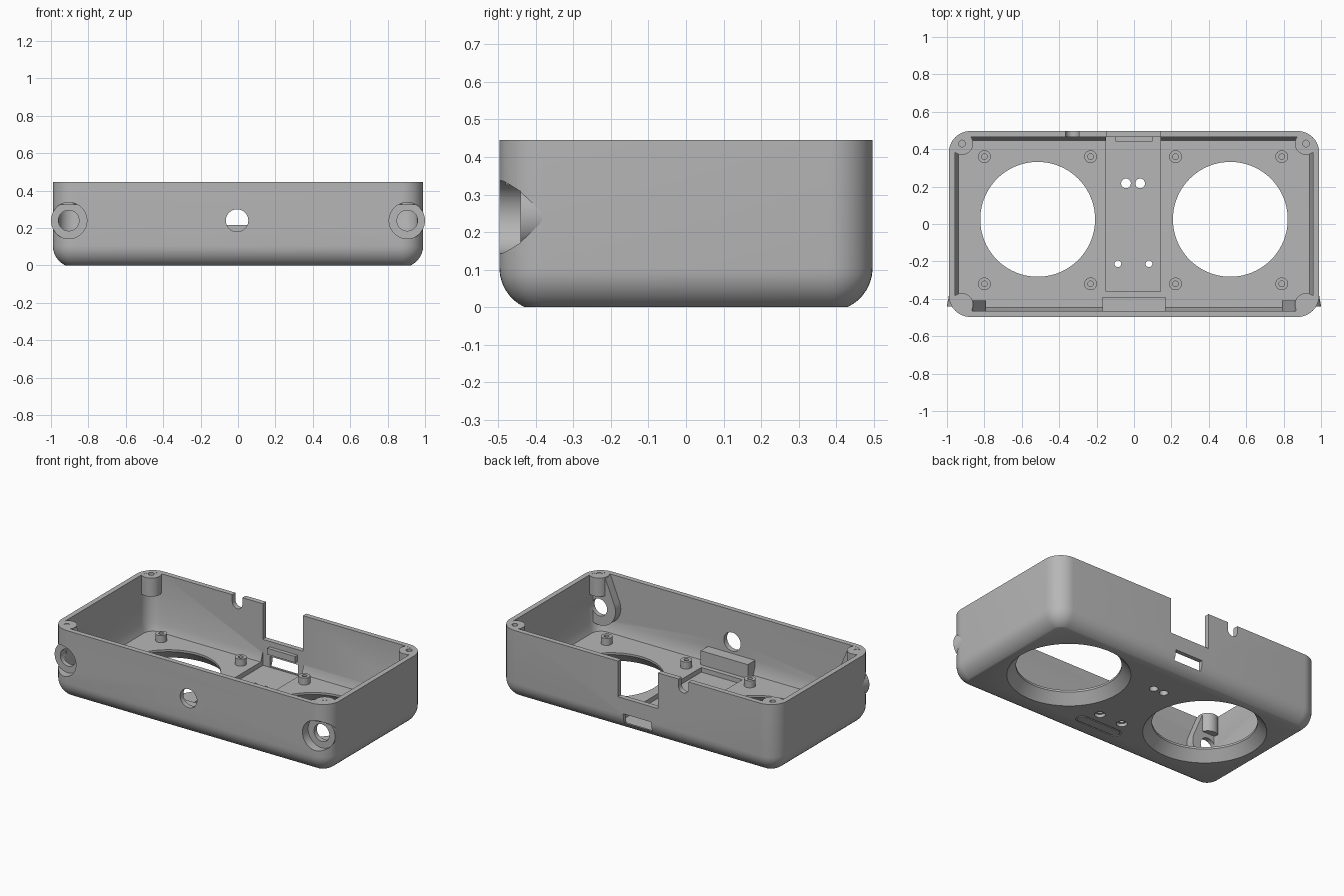
import bpy, bmesh
from math import sin, cos, pi, sqrt, hypot
from mathutils import Vector

if "Cube" in bpy.data.objects:
    bpy.data.objects.remove(bpy.data.objects["Cube"])

grey = bpy.data.materials.new("plain grey")
grey.use_nodes = True
grey.diffuse_color = (0.47, 0.47, 0.47, 1)
grey.node_tree.nodes["Principled BSDF"].inputs["Base Color"].default_value = grey.diffuse_color

HX, HY, H, WALL, CR, FLOOR = 0.99, 0.497, 0.445, 0.033, 0.115, 0.075


def finish(name, bm):
    bmesh.ops.recalc_face_normals(bm, faces=bm.faces)
    mesh = bpy.data.meshes.new(name)
    bm.to_mesh(mesh)
    bm.free()
    mesh.materials.append(grey)
    ob = bpy.data.objects.new(name, mesh)
    bpy.context.collection.objects.link(ob)
    return ob


def loft(name, rings):
    """Skin equal-length rings and cap both ends."""
    bm = bmesh.new()
    rows = [[bm.verts.new(p) for p in ring] for ring in rings]
    n = len(rows[0])
    for a, b in zip(rows, rows[1:]):
        for i in range(n):
            j = (i + 1) % n
            bm.faces.new((a[i], a[j], b[j], b[i]))
    bm.faces.new(rows[0])
    bm.faces.new(rows[-1])
    return finish(name, bm)


def turned(name, centre, profile, axis="z", n=32):
    """Turn (radius, distance) pairs about the z or y axis."""
    rings = []
    for r, d in profile:
        ring = []
        for i in range(n):
            c, s = r * cos(2 * pi * i / n), r * sin(2 * pi * i / n)
            off = Vector((c, s, d)) if axis == "z" else Vector((c, d, s))
            ring.append(Vector(centre) + off)
        rings.append(ring)
    return loft(name, rings)


def box(name, x0, x1, y0, y1, z0, z1):
    return loft(name, [[(x0, y0, z), (x1, y0, z), (x1, y1, z), (x0, y1, z)] for z in (z0, z1)])


def cut(ob, cutter):
    cutter.hide_render = True
    mod = ob.modifiers.new("cut", "BOOLEAN")
    mod.operation, mod.solver, mod.object = "DIFFERENCE", "EXACT", cutter
    bpy.context.view_layer.objects.active = ob
    bpy.ops.object.modifier_apply(modifier=mod.name)
    bpy.data.objects.remove(cutter)


def rounded_ring(inset, z, n=10):
    r = max(CR - inset, 0.025)
    cx, cy = HX - inset - r, HY - inset - r
    ring = []
    for k, (sx, sy) in enumerate(((1, 1), (-1, 1), (-1, -1), (1, -1))):
        for i in range(n + 1):
            a = pi / 2 * (k + i / n)
            ring.append((sx * cx + r * cos(a), sy * cy + r * sin(a), z))
    return ring


# Open tray: rounded underside, straight walls, chamfer inside down to the floor
R, ZC = 0.115, 0.105
rings = []
for i in range(9):
    z = ZC * (1 - cos(pi / 2 * i / 8)) if i < 8 else ZC
    rings.append(rounded_ring(R - sqrt(R * R - (ZC - z) ** 2), z))
rings += [rounded_ring(0, H), rounded_ring(WALL, H),
          rounded_ring(WALL, 0.125), rounded_ring(WALL + 0.018, FLOOR)]
tray = loft("tray", rings)

# Flared round openings in the floor
for sx in (-1, 1):
    cut(tray, turned("opening_cutter", (sx * 0.515, 0.025, 0),
                     [(0.369, -0.01), (0.307, 0.062), (0.307, 0.2)], n=80))

# Floor channel, rear port, rear notch and cable slot
cut(tray, box("channel_cutter", -0.15, 0.143, -0.36, 0.47, 0.045, 0.13))
cut(tray, box("port_cutter", -0.1, 0.1, 0.4, 0.55, 0.05, 0.115))
cut(tray, box("notch_cutter", -0.148, 0.138, 0.44, 0.55, 0.215, 0.5))
cut(tray, turned("slot_cutter", (-0.33, 0, 0.4), [(0.036, 0.42), (0.036, 0.55)], "y"))
cut(tray, box("slot_top_cutter", -0.366, -0.294, 0.42, 0.55, 0.4, 0.5))

# Small holes in the channel and the front hole
for x, y, r in ((-0.043, 0.217, 0.026), (0.033, 0.217, 0.026),
                (-0.086, -0.213, 0.018), (0.08, -0.213, 0.018)):
    flare = 0.032 if y < 0 else r
    cut(tray, turned("pin_cutter", (x, y, 0),
                     [(flare, -0.02), (flare, 0.02), (r, 0.02), (r, 0.1)]))
cut(tray, turned("front_cutter", (-0.005, 0, 0.24), [(0.06, -0.6), (0.06, -0.4)], "y", 48))

# Shallow pill-shaped groove underneath
def pill(name, r, z0, z1):
    pts = []
    for side, start in ((1, -pi / 2), (-1, pi / 2)):
        for i in range(11):
            a = start + pi * i / 10
            pts.append((side * 0.125 + r * cos(a), -0.32 + r * sin(a)))
    return loft(name, [[(x, y, z) for x, y in pts] for z in (z0, z1)])

groove = pill("groove_cutter", 0.038, -0.01, 0.005)
cut(groove, pill("groove_core", 0.03, -0.02, 0.02))
cut(tray, groove)

parts = [tray]

# Standoffs around the openings
for x in (-0.8, -0.232, 0.222, 0.79):
    for y in (-0.32, 0.36):
        parts.append(turned("standoff", (x, y, 0),
                            [(0.034, 0.07), (0.034, 0.12), (0.015, 0.12), (0.015, 0.08)]))

# Lid screw posts fitted to the corners
for sx in (-1, 1):
    for sy in (-1, 1):
        pts = []
        for i in range(40):
            a = 2 * pi * i / 40
            x = min(0.92 - (HX - CR) + 0.06 * cos(a), 0.1)
            y = min(0.43 - (HY - CR) + 0.06 * sin(a), 0.1)
            d = hypot(x, y)
            if x > 0 and y > 0 and d > 0.1:
                x, y = x * 0.1 / d, y * 0.1 / d
            pts.append((sx * (x + HX - CR), sy * (y + HY - CR)))
        post = loft("screw_post", [[(x, y, z) for x, y in pts] for z in (0.325, H - 0.0005)])
        cut(post, turned("screw_cutter", (sx * 0.92, sy * 0.43, 0), [(0.018, 0.36), (0.018, 0.5)]))
        parts.append(post)

# Corner sockets: inner teardrop plate, outer bulge, counterbore and through hole
for sx in (-1, 1):
    pts = [(0.965, H - 0.003), (0.865, H - 0.003)]
    for i in range(25):
        a = pi * 0.87 + pi * 1.13 * i / 24
        pts.append((min(0.905 + 0.115 * cos(a), 0.965), 0.24 + 0.115 * sin(a)))
    plate = loft("socket_plate", [[(sx * min(x, lim), y, z) for x, z in pts]
                                  for y, lim in ((-0.468, 0.94), (-0.41, 0.965))])
    bulge = turned("socket_bulge", (sx * 0.903, 0, 0.24), [(0.097, -0.44), (0.085, -0.37)], "y", 64)
    edges = sorted((sx * 0.5, sx * 0.962))
    cut(bulge, box("bulge_trim", *edges, -0.6, -0.3, 0, 0.5))
    for ob in (tray, plate):
        cut(ob, turned("bore_cutter", (sx * 0.905, 0, 0.24),
                       [(0.097, -0.6), (0.097, -0.44), (0.055, -0.44), (0.055, -0.38)], "y", 64))
    parts += [plate, bulge]

# Front block and rear ledge
parts.append(box("front_block", -0.168, 0.168, -0.466, -0.39, 0.07, 0.165))
parts.append(box("rear_ledge", -0.1, 0.1, 0.44, 0.468, 0.14, 0.18))

for ob in parts:
    bpy.ops.object.select_all(action="DESELECT")
    ob.select_set(True)
    bpy.context.view_layer.objects.active = ob
    bpy.ops.object.shade_smooth_by_angle(angle=pi / 6)
